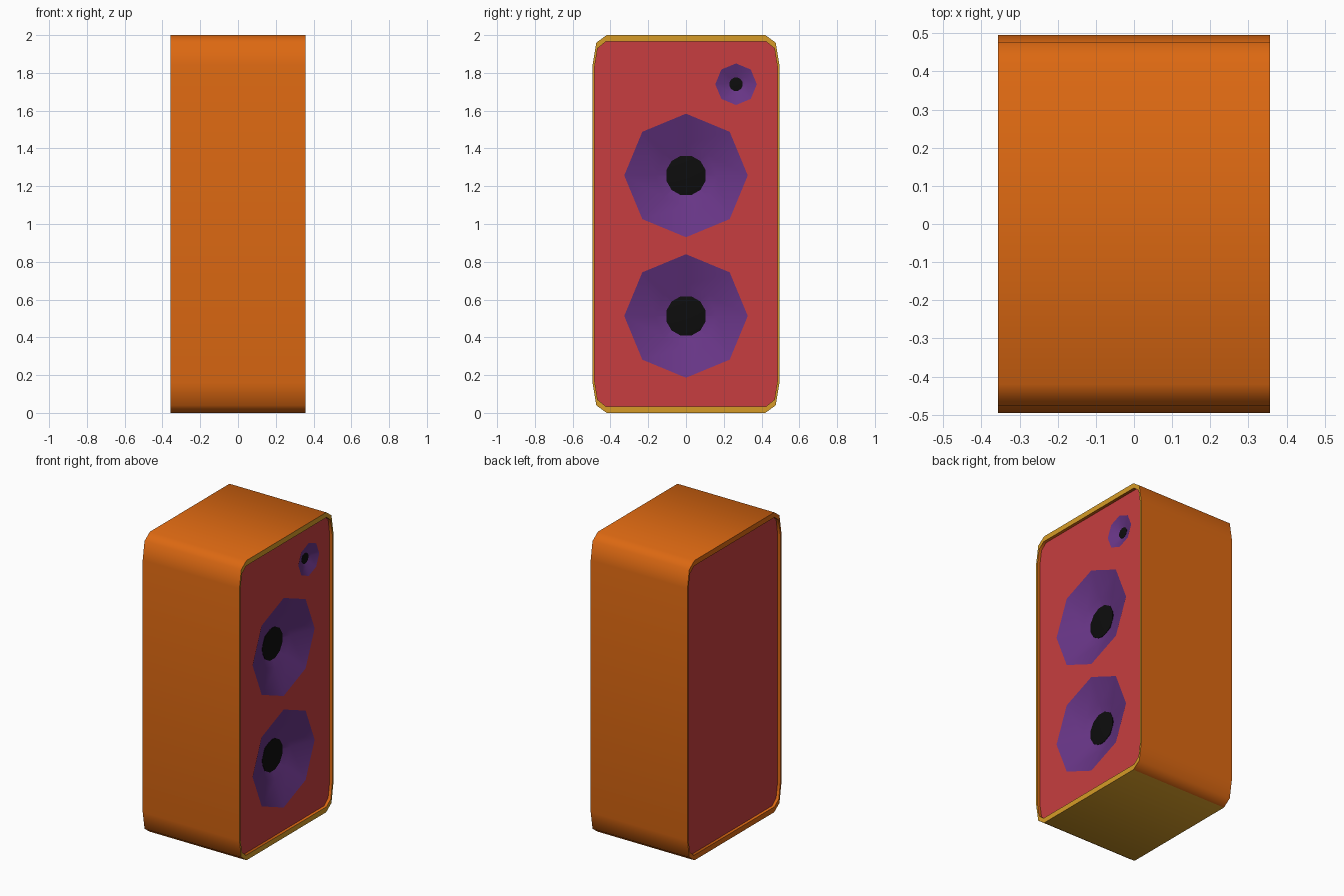
import bpy, bmesh, math
from mathutils import Vector

cube = bpy.data.objects.get("Cube")
if cube:
    bpy.data.objects.remove(cube, do_unlink=True)


def material(name, r, g, b):
    m = bpy.data.materials.new(name)
    m.use_nodes = True
    m.diffuse_color = (r, g, b, 1)
    bsdf = m.node_tree.nodes["Principled BSDF"]
    bsdf.inputs["Base Color"].default_value = (r, g, b, 1)
    bsdf.inputs["Roughness"].default_value = 0.7
    return m


ORANGE = material("orange", 0.72, 0.14, 0.006)
GOLD = material("gold", 0.67, 0.33, 0.02)
RED = material("red", 0.57, 0.048, 0.05)
PURPLE = material("purple", 0.138, 0.036, 0.24)
BLACK = material("black", 0.004, 0.004, 0.004)

HALF = 0.357      # half depth of the cabinet along x
RECESS = 0.02     # panels sit this far behind the rims


def finish(name, bm, mats, smooth_angle=None):
    me = bpy.data.meshes.new(name)
    bm.to_mesh(me)
    bm.free()
    ob = bpy.data.objects.new(name, me)
    bpy.context.collection.objects.link(ob)
    for m in mats:
        me.materials.append(m)
    if smooth_angle:
        bpy.ops.object.select_all(action="DESELECT")
        ob.select_set(True)
        bpy.context.view_layer.objects.active = ob
        bpy.ops.object.shade_smooth_by_angle(angle=math.radians(smooth_angle))
    return ob


def outline(corner):
    """Mirror one upper corner into a closed loop, anticlockwise from +x."""
    quarters = [(1, 1, -1), (-1, 1, 1), (-1, -1, -1), (1, -1, 1)]
    return [(sy * y, 1 + sz * z) for sy, sz, step in quarters
            for y, z in corner[::step]]


def polygon(sides, radius, y=0, z=0, turn=0):
    return [(y + radius * math.cos(2 * math.pi * i / sides + turn),
             z + radius * math.sin(2 * math.pi * i / sides + turn))
            for i in range(sides)]


def loft(bm, sections):
    """Skin a list of (x, loop) sections with quads."""
    rings = [[bm.verts.new((x, y, z)) for y, z in loop] for x, loop in sections]
    for a, b in zip(rings, rings[1:]):
        for i in range(len(a)):
            j = (i + 1) % len(a)
            bm.faces.new((a[i], a[j], b[j], b[i]))
    return rings


OUTER = outline([(0.42, 1.0), (0.475, 0.96), (0.495, 0.84)])
INNER = outline([(0.425, 0.965), (0.468, 0.93), (0.484, 0.83)])

# Cabinet shell with inset rims; front rim and underside are gold
bm = bmesh.new()
loft(bm, [(-HALF + RECESS, INNER), (-HALF, INNER), (-HALF, OUTER),
          (HALF, OUTER), (HALF, INNER), (HALF - RECESS, INNER)])
bm.normal_update()
for f in bm.faces:
    underside = f.normal.z < -0.95 and f.calc_center_median().z < 0.01
    f.material_index = 1 if f.normal.x > 0.9 or underside else 0
finish("cabinet_shell", bm, [ORANGE, GOLD], 50)

# Drivers: y, z, radius
DRIVERS = {"lower_woofer": (0, 0.513, 0.327),
           "upper_woofer": (0, 1.257, 0.327),
           "tweeter": (0.265, 1.74, 0.11)}


def panel(name, x, facing, holes=()):
    bm = bmesh.new()
    for loop in [INNER, *holes]:
        vs = [bm.verts.new((x, y, z)) for y, z in loop]
        for i, v in enumerate(vs):
            bm.edges.new((v, vs[(i + 1) % len(vs)]))
    bmesh.ops.triangle_fill(bm, use_beauty=True, edges=bm.edges[:],
                            normal=Vector((facing, 0, 0)))
    bm.normal_update()
    for f in bm.faces:
        if f.normal.x * facing < 0:
            f.normal_flip()
    finish(name, bm, [RED])


# Baffle with driver openings, and the plain rear panel
FACE = HALF - RECESS
panel("speaker_baffle", FACE, 1,
      [polygon(8, r, y, z) for y, z, r in DRIVERS.values()])
panel("rear_panel", -FACE, -1)

# Sunken cones with dark centre caps
for name, (y, z, r) in DRIVERS.items():
    bm = bmesh.new()
    loft(bm, [(FACE - r * depth, polygon(8, r * size, y, z))
              for size, depth in [(1, 0), (0.5, 0.195), (0.02, 0.385)]])
    finish(name + "_cone", bm, [PURPLE], 60)

    bm = bmesh.new()
    rings = loft(bm, [(FACE - r * depth,
                       polygon(12, r * size, y, z, math.pi / 12))
                      for size, depth in [(0.33, 0.29), (0.33, 0.25), (0.2, 0.23)]])
    bm.faces.new(rings[-1])
    finish(name + "_cap", bm, [BLACK], 40)
